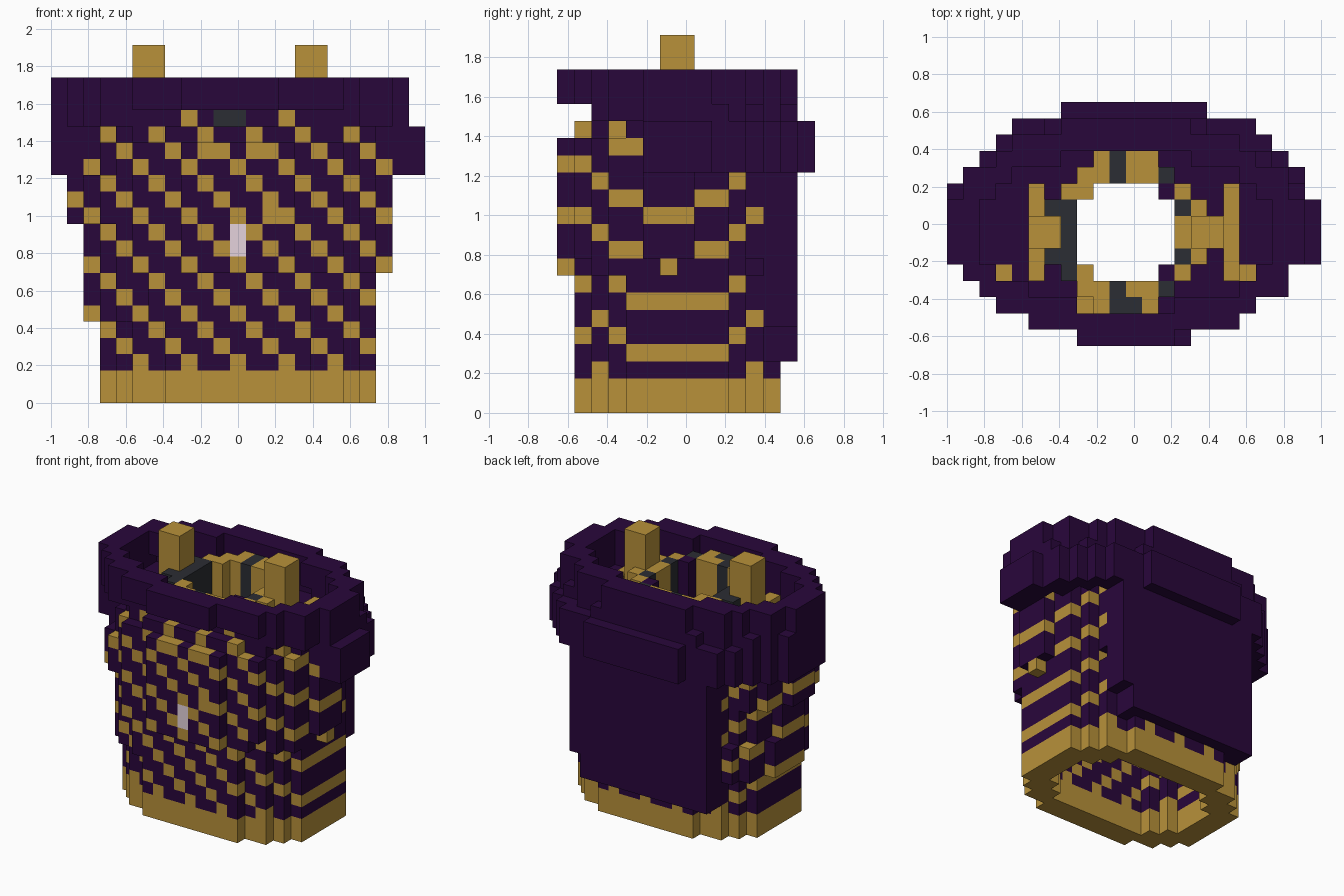
import bpy, bmesh

if "Cube" in bpy.data.objects:
    bpy.data.objects.remove(bpy.data.objects["Cube"])

S = 2 / 23                      # voxel size; grid is 23 x 15 x 22
GOLD, PURPLE, DARK, PALE = range(4)


def material(name, rgb):
    m = bpy.data.materials.new(name)
    m.diffuse_color = (*rgb, 1)
    m.use_nodes = True
    m.node_tree.nodes["Principled BSDF"].inputs["Base Color"].default_value = m.diffuse_color
    return m


MATS = [material("gold", (0.48, 0.285, 0.042)),
        material("deep purple", (0.022, 0.002, 0.044)),
        material("charcoal", (0.024, 0.026, 0.033)),
        material("pale clasp", (0.78, 0.65, 0.72))]

cells = {}                      # (i, j, k) -> (part, colour)


def put(part, i, j, k, colour):
    cells[i, j, k] = (part, colour)


def box(part, ri, rj, rk, colour):
    for i in range(ri[0], ri[1] + 1):
        for j in range(rj[0], rj[1] + 1):
            for k in range(rk[0], rk[1] + 1):
                put(part, i, j, k, colour)


def weave(i, k):
    """Diagonal weave: every third cell is gold."""
    return GOLD if k < 2 or (i + k) % 3 == 1 else PURPLE


def inside(i, j, a_left, a_right, b, cy, p=2.0, cx=11):
    a = a_left if i < cx else a_right
    return (abs(i - cx) / a) ** p + (abs(j - cy) / b) ** p <= 1


# ---- collar outline per depth row (first and last column)
OUTLINE = [(8, 13), (5, 17), (3, 18), (2, 20), (1, 20), (0, 22), (0, 22), (0, 22),
           (0, 22), (0, 21), (1, 21), (2, 20), (3, 19), (4, 18), (7, 15)]


def in_outline(i, j, k):
    if not 0 <= j < (15 if k < 17 else 14):
        return False
    lo, hi = OUTLINE[j]
    if not lo <= i <= hi:
        return False
    if k < 17:
        return True
    grow = 0.3 if k == 17 else 0     # upper rows draw in to a rounder ellipse
    return i < 22 and inside(i, j, 11 + grow, 11 + grow, 7.05 + grow, 6.5, 2, 10.5)


# ---- hollow torso shell, widening upwards
for k in range(17):
    left = 8.55 if k < 5 else 9.4 if k < 11 else 10.3 if k < 14 else 9.4
    right = 8.55 if k < 8 else 9.1 if k == 8 else 9.4
    b, cy, p = (6.25, 6.5, 2.25) if k < 8 or k == 16 else (6.5, 6.0, 2.0)
    if k == 16:
        left = right = 9.0
    for i in range(23):
        for j in range(15):
            if not inside(i, j, left, right, b, cy, p):
                continue
            if k < 16 and inside(i, j, left - 2.2, right - 2.2, b - 2.0, cy, p):
                continue
            hidden = k == 16 and (j > 4 or inside(i, j, 7.8, 7.8, 5, 6.5))
            back = j >= 12 and k >= 3
            put("torso_shell", i, j, k, PURPLE if hidden or back else weave(i, k))

# shoulder floor reaching out to the collar
for j in range(5, 14):
    for i in range(23):
        if in_outline(i, j, 16) and (i, j, 16) not in cells:
            put("shoulder_floor", i, j, 16, PURPLE)

# gold trims on the chest
for i, k in ((9, 15), (12, 15), (13, 11)):
    put("torso_shell", i, 0, k, GOLD)

# ---- collar wall
for k in range(14, 20):
    for j in range(15):
        if k < 17 and j < 5 or k == 17 and j < 2:
            continue
        for i in range(23):
            rim = any(not in_outline(i + di, j + dj, k)
                      for di, dj in ((2, 0), (-2, 0), (0, 2), (0, -2)))
            if in_outline(i, j, k) and rim:
                put("collar", i, j, k, PURPLE)

# ---- cape on the back
for k in range(3, 17):
    box("cape", (5, 16 if k < 5 else 17), (12, 13), (k, k), PURPLE)

# ---- neck ring with mixed gold and dark lining
dark = {(10, 11), (10, 10), (13, 10), (7, 10), (6, 8), (6, 5), (14, 8), (14, 5),
        (10, 2), (11, 2), (10, 3), (13, 2), (13, 3)} | {(7, j) for j in range(3, 9)}
for i in range(6, 16):
    for j in range(2, 12):
        corner = min(abs(i - 6), abs(i - 15)) + min(abs(j - 2), abs(j - 11)) < 3
        hole = 8 <= i <= 13 and 4 <= j <= 9
        hole = hole and not (i in (8, 13) and j in (4, 9))
        for k in range(14, 19):
            if hole:
                cells.pop((i, j, k), None)
            elif not corner:
                purple = i == 13 and j in (4, 9)
                put("neck_ring", i, j, k,
                    PURPLE if purple else DARK if (i, j) in dark else GOLD)

# front chest band below the collar
for i in range(4, 19):
    put("chest_band", i, 2, 17, DARK if i in (10, 11) else
        GOLD if i in (8, 14) else PURPLE)

# ---- shoulder bars and upright pegs
for bar, peg in ((5, 5), (17, 15)):
    box("shoulder_bar", (bar, bar), (4, 9), (16, 17), GOLD)
    box("peg", (peg, peg + 1), (6, 7), (16, 21), GOLD)

# ---- pale clasp on the chest
box("clasp", (11, 11), (0, 0), (9, 10), PALE)

# ---- turn the cells into meshes, keeping only exposed faces
SIDES = {(1, 0, 0): ((1, 0, 0), (1, 1, 0), (1, 1, 1), (1, 0, 1)),
         (-1, 0, 0): ((0, 0, 0), (0, 0, 1), (0, 1, 1), (0, 1, 0)),
         (0, 1, 0): ((0, 1, 0), (0, 1, 1), (1, 1, 1), (1, 1, 0)),
         (0, -1, 0): ((0, 0, 0), (1, 0, 0), (1, 0, 1), (0, 0, 1)),
         (0, 0, 1): ((0, 0, 1), (1, 0, 1), (1, 1, 1), (0, 1, 1)),
         (0, 0, -1): ((0, 0, 0), (0, 1, 0), (1, 1, 0), (1, 0, 0))}

for part in sorted({p for p, _ in cells.values()}):
    bm, verts = bmesh.new(), {}
    for (i, j, k), (p, colour) in cells.items():
        if p != part:
            continue
        for (dx, dy, dz), quad in SIDES.items():
            if (i + dx, j + dy, k + dz) in cells:
                continue
            loop = []
            for x, y, z in quad:
                key = (i + x, j + y, k + z)
                if key not in verts:
                    verts[key] = bm.verts.new((key[0] * S - 1, (key[1] - 7.5) * S, key[2] * S))
                loop.append(verts[key])
            bm.faces.new(loop).material_index = colour
    mesh = bpy.data.meshes.new(part)
    bm.to_mesh(mesh)
    bm.free()
    for m in MATS:
        mesh.materials.append(m)
    bpy.context.collection.objects.link(bpy.data.objects.new(part, mesh))
